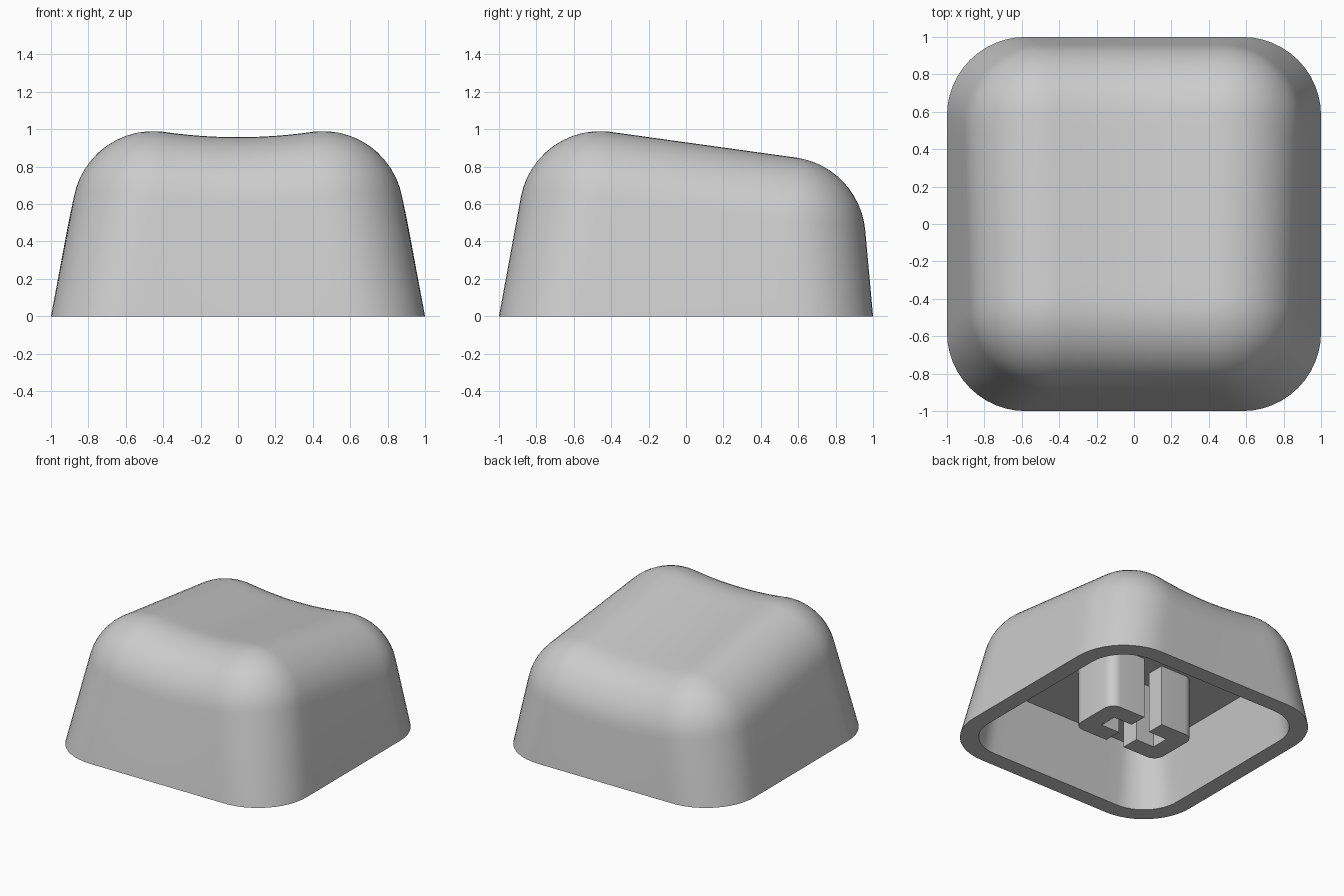
import bpy, bmesh
from math import sin, cos, pi, radians
from mathutils import Vector

cube = bpy.data.objects.get("Cube")
if cube:
    bpy.data.objects.remove(cube)

SEG = 12            # segments per corner, side and edge fillet
FILLET = 0.43       # radius of the rounded top edge
CEILING = 0.48      # height of the hollow inside

grey = bpy.data.materials.new("light_grey")
grey.use_nodes = True
grey.diffuse_color = (0.6, 0.6, 0.6, 1)
grey.node_tree.nodes["Principled BSDF"].inputs["Base Color"].default_value = (0.6, 0.6, 0.6, 1)


def finish(name, bm):
    bmesh.ops.remove_doubles(bm, verts=bm.verts, dist=0.0005)
    bmesh.ops.recalc_face_normals(bm, faces=bm.faces)
    mesh = bpy.data.meshes.new(name)
    bm.to_mesh(mesh)
    bm.free()
    mesh.materials.append(grey)
    obj = bpy.data.objects.new(name, mesh)
    bpy.context.collection.objects.link(obj)
    bpy.ops.object.select_all(action='DESELECT')
    obj.select_set(True)
    bpy.context.view_layer.objects.active = obj
    bpy.ops.object.shade_smooth_by_angle(angle=radians(30))
    return obj


def with_sides(corner_fans):
    """Join four corner fans into one loop, filling the straight sides."""
    loop = []
    for i, fan in enumerate(corner_fans):
        nxt = corner_fans[(i + 1) % 4][0]
        loop += fan
        loop += [fan[-1].lerp(nxt, k / SEG) for k in range(1, SEG)]
    return loop


def rounded_ring(half_x, front, back, r, z):
    fans = []
    for i, (sx, sy) in enumerate(SIGNS):
        c = Vector((sx * (half_x - r), back - r if sy > 0 else front + r, z))
        angles = [(i + k / SEG) * pi / 2 for k in range(SEG + 1)]
        fans.append([c + r * Vector((cos(a), sin(a), 0)) for a in angles])
    return with_sides(fans)


def top_point(p):
    """Dished top that slopes down towards the back."""
    return Vector((p.x, p.y, 0.896 + 0.18 * p.x ** 2 - 0.143 * p.y))


def top_normal(p):
    return Vector((-0.36 * p.x, 0.143, 1)).normalized()


def wall_normal(x, y, tilt):
    t = radians(tilt)
    return Vector((x * cos(t), y * cos(t), sin(t)))


SIGNS = [(1, 1), (-1, 1), (-1, -1), (1, -1)]
walls = [wall_normal(1, 0, 10.2), wall_normal(0, 1, 5),
         wall_normal(-1, 0, 10.2), wall_normal(0, -1, 10.2)]
corners = [Vector((sx * (0.42 if sy > 0 else 0.395), 0.59 if sy > 0 else -0.40, 0))
           for sx, sy in SIGNS]

# Rim of the top, with the wall direction below every rim point
rim = with_sides([[c] * (SEG + 1) for c in corners])
directions = with_sides([[walls[i].slerp(walls[(i + 1) % 4], k / SEG) for k in range(SEG + 1)]
                         for i in range(4)])

# Rings from the ceiling, down the inside, across the foot, up the outside
rings = [rounded_ring(0.79, -0.79, 0.83, 0.24, CEILING),
         rounded_ring(0.87, -0.87, 0.87, 0.30, 0),
         rounded_ring(1, -1, 1, 0.42, 0)]
for k in range(SEG + 1):
    ring = []
    for p, side in zip(rim, directions):
        up = top_normal(p)
        ring.append(top_point(p) + FILLET * (side.slerp(up, k / SEG) - up))
    rings.append(ring)

# Keycap shell
bm = bmesh.new()
rows = [[bm.verts.new(p) for p in ring] for ring in rings]
count = len(rim)
for a, b in zip(rows, rows[1:]):
    for i in range(count):
        j = (i + 1) % count
        bm.faces.new((a[i], a[j], b[j], b[i]))
bm.faces.new(rows[0])

# Dished top grid
grid = []
for v in range(SEG + 1):
    left = corners[2].lerp(corners[1], v / SEG)
    right = corners[3].lerp(corners[0], v / SEG)
    grid.append([bm.verts.new(top_point(left.lerp(right, u / SEG))) for u in range(SEG + 1)])
for lo, hi in zip(grid, grid[1:]):
    for u in range(SEG):
        bm.faces.new((lo[u], lo[u + 1], hi[u + 1], hi[u]))
bmesh.ops.remove_doubles(bm, verts=bm.verts, dist=0.0005)
bmesh.ops.dissolve_degenerate(bm, edges=bm.edges, dist=0.0002)
finish("keycap_shell", bm)

# Stem socket: two C-shaped halves around a cross-shaped slot
A, B, GAP, ARM, SLOT = 0.38, 0.21, 0.08, 0.24, 0.07
outline = [(GAP, -B), (A, -B), (A, B), (GAP, B),
           (GAP, SLOT), (ARM, SLOT), (ARM, -SLOT), (GAP, -SLOT)]
for name, side in (("stem_socket_left", 1), ("stem_socket_right", -1)):
    bm = bmesh.new()
    face = bm.faces.new([bm.verts.new((side * x, y, 0)) for x, y in outline])
    outer = [v for v in bm.verts if abs(v.co.x) > A - 0.01]
    bmesh.ops.bevel(bm, geom=outer, offset=0.08, segments=6, profile=0.5, affect='VERTICES')
    solid = bmesh.ops.extrude_face_region(bm, geom=bm.faces[:])
    for v in solid["geom"]:
        if isinstance(v, bmesh.types.BMVert):
            v.co.z = CEILING + 0.01
    finish(name, bm)
